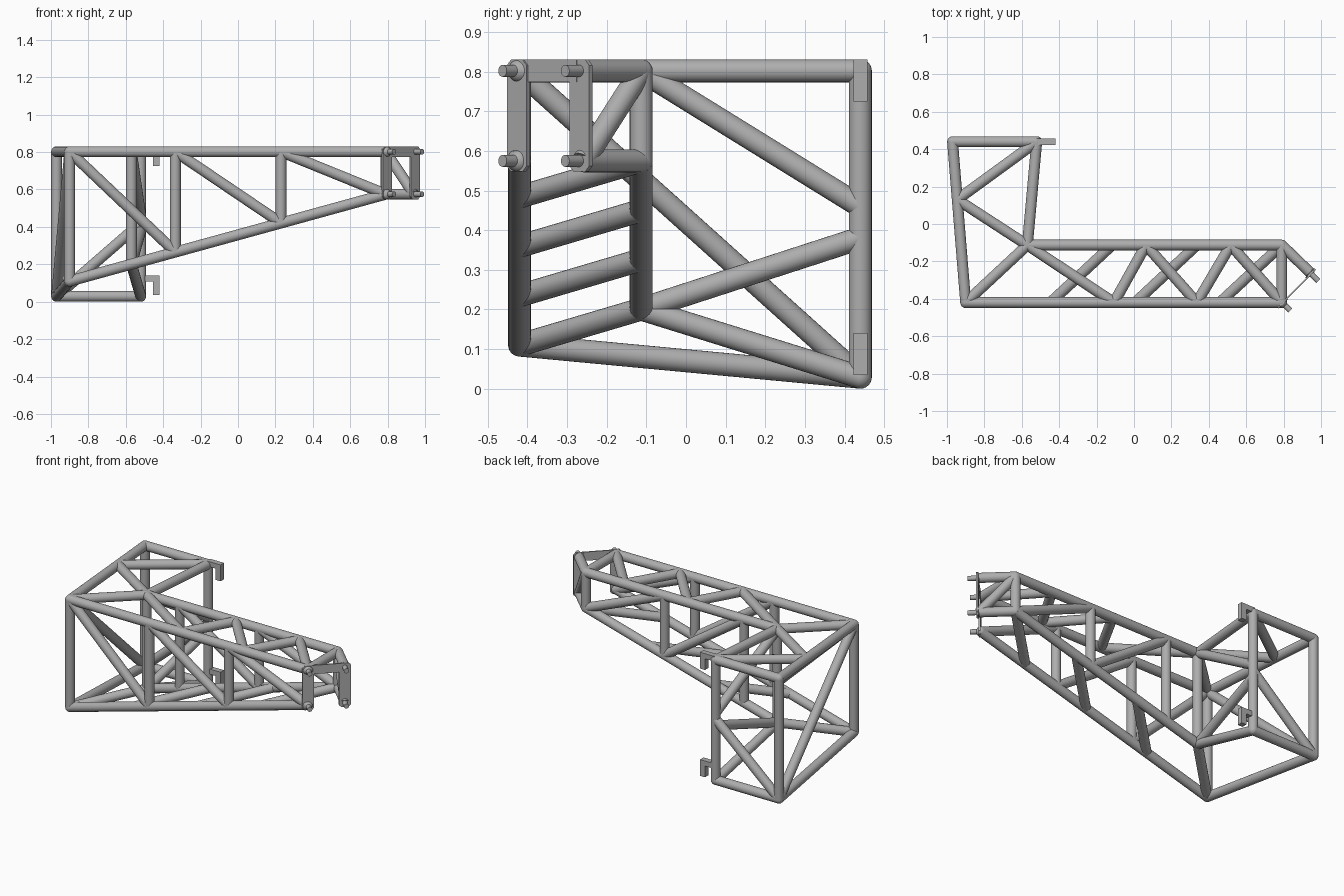
import bpy
import bmesh
from math import radians
from mathutils import Vector, Matrix

cube = bpy.data.objects.get("Cube")
if cube:
    bpy.data.objects.remove(cube)

steel = bpy.data.materials.new("grey_steel")
steel.use_nodes = True
GREY = (0.42, 0.42, 0.42, 1)
steel.diffuse_color = GREY
steel.node_tree.nodes["Principled BSDF"].inputs["Base Color"].default_value = GREY

R = 0.029          # tube radius
TOP = 0.802        # height of the top tubes
FRONT, BACK, REAR = -0.42, -0.113, 0.44
END = 0.79         # where the straight arm stops


def finish(name, bm):
    mesh = bpy.data.meshes.new(name)
    bm.to_mesh(mesh)
    bm.free()
    mesh.materials.append(steel)
    obj = bpy.data.objects.new(name, mesh)
    bpy.context.collection.objects.link(obj)
    bpy.ops.object.select_all(action='DESELECT')
    obj.select_set(True)
    bpy.context.view_layer.objects.active = obj
    bpy.ops.object.shade_smooth_by_angle(angle=radians(35))
    return obj


def tube(name, a, b, r=R):
    a, b = Vector(a), Vector(b)
    d = b - a
    m = Matrix.Translation((a + b) / 2) @ d.to_track_quat('Z', 'Y').to_matrix().to_4x4()
    bm = bmesh.new()
    bmesh.ops.create_cone(bm, cap_ends=True, segments=24, radius1=r, radius2=r,
                          depth=d.length, matrix=m)
    return finish(name, bm)


def joint(name, p):
    bm = bmesh.new()
    bmesh.ops.create_uvsphere(bm, u_segments=24, v_segments=12, radius=R,
                              matrix=Matrix.Translation(p))
    return finish(name, bm)


def prism(name, outline, origin, u, n, thick):
    """Extrude an outline (along u, up z) by thick along n, centred on origin."""
    u, n, o = Vector(u).normalized(), Vector(n).normalized(), Vector(origin)
    bm = bmesh.new()
    verts = [bm.verts.new(o + u * s + Vector((0, 0, t)) - n * thick / 2) for s, t in outline]
    face = bm.faces.new(verts)
    ext = bmesh.ops.extrude_face_region(bm, geom=[face])
    moved = [v for v in ext["geom"] if isinstance(v, bmesh.types.BMVert)]
    bmesh.ops.translate(bm, verts=moved, vec=n * thick)
    bmesh.ops.recalc_face_normals(bm, faces=bm.faces)
    return finish(name, bm)


def low(x):
    """Height of the sloping bottom chord."""
    return 0.11 + (x + 0.9) * 0.275


# Mounting frame corners, top and bottom
plan = {"front": (-0.90, FRONT), "inner": (-0.57, BACK),
        "outer_rear": (-0.97, REAR), "inner_rear": (-0.52, REAR)}
floor = {"front": low(-0.9), "inner": low(-0.57), "outer_rear": R, "inner_rear": R}
top = {k: Vector((x, y, TOP)) for k, (x, y) in plan.items()}
bot = {k: Vector((x, y, floor[k])) for k, (x, y) in plan.items()}

for k in plan:
    tube(k + "_post", bot[k], top[k])
    joint(k + "_top_joint", top[k])
    joint(k + "_bottom_joint", bot[k])

ring = ["front", "inner", "inner_rear", "outer_rear"]
for a, b in zip(ring, ring[1:] + ring[:1]):
    tube("frame_top_rail", top[a], top[b])
    tube("frame_bottom_rail", bot[a], bot[b])

# Frame bracing
side_node = top["outer_rear"].lerp(top["front"], 0.36)
tube("top_brace", top["inner_rear"], side_node)
tube("top_brace", side_node, top["inner"])
tube("outer_side_brace", top["front"], bot["outer_rear"])
x, y = plan["inner_rear"]
tube("inner_side_brace", top["inner"], (x, y, 0.46))
tube("inner_side_brace", bot["inner"], (x, y, 0.38))
tube("rear_brace", bot["outer_rear"], (x, y, 0.42))

# Arm: two side trusses
stations = [-0.9, -0.335, 0.23, END]
for side, y, start in (("front", FRONT, -0.9), ("back", BACK, -0.57)):
    tube(side + "_top_chord", (start, y, TOP), (END, y, TOP))
    tube(side + "_bottom_chord", (start, y, low(start)), (END, y, low(END)))
    for x in stations[1:3]:
        tube(side + "_upright", (x, y, low(x)), (x, y, TOP))
    for a, b in zip(stations, stations[1:]):
        if a >= start:
            tube(side + "_diagonal", (a, y, TOP), (b, y, low(b)))
    for z in (TOP, low(END)):
        joint(side + "_end_joint", (END, y, z))

# Arm: zigzag across the top, parallel bars across the bottom
zigzag = [(-0.57, BACK), (-0.107, FRONT), (0.064, BACK), (0.336, FRONT),
          (0.517, BACK), (END, FRONT), (END, BACK)]
for a, b in zip(zigzag, zigzag[1:]):
    tube("top_zigzag", (*a, TOP), (*b, TOP))
for i in range(1, 4):
    x = -0.9 + i * 0.453
    tube("bottom_cross_bar", (x, FRONT, low(x)), (x + 0.33, BACK, low(x + 0.33)))

# Angled arm end
tip = (0.94, -0.258)
tube("back_end_post", (END, BACK, low(END)), (END, BACK, TOP))
for z in (TOP, low(END)):
    tube("end_rail", (END, BACK, z), (*tip, z))
tube("end_brace", (END, BACK, TOP), (*tip, low(END)))

# Connector plates and pins, facing diagonally outward
along, out = (1, 1, 0), (1, -1, 0)
zlo, zhi, h = low(END) - 0.027, TOP + 0.028, 0.035
c = 0.014
plate = [(-h, zlo + c), (-h + c, zlo), (h - c, zlo), (h, zlo + c),
         (h, zhi - c), (h - c, zhi), (-h + c, zhi), (-h, zhi - c)]
for px, py in ((0.795, -0.423), (0.945, -0.265)):
    prism("connector_plate", plate, (px, py, 0), along, out, 0.012)
    for z in (TOP, low(END)):
        tube("connector_pin", (px - 0.006, py + 0.006, z), (px + 0.04, py - 0.04, z), 0.015)
span = [(-0.1, TOP - 0.028), (0.1, TOP - 0.028), (0.1, zhi), (-0.1, zhi)]
prism("connector_bridge", span, (0.87, -0.344, 0), along, out, 0.008)

# Hanging hooks on the inner rear post
hook = [(-0.52, 0), (-0.42, 0), (-0.42, -0.105), (-0.455, -0.105),
        (-0.455, -0.033), (-0.52, -0.033)]
for name, z in (("upper_hook", 0.83), ("lower_hook", 0.14)):
    prism(name, hook, (0, REAR, z), (1, 0, 0), (0, 1, 0), 0.035)
